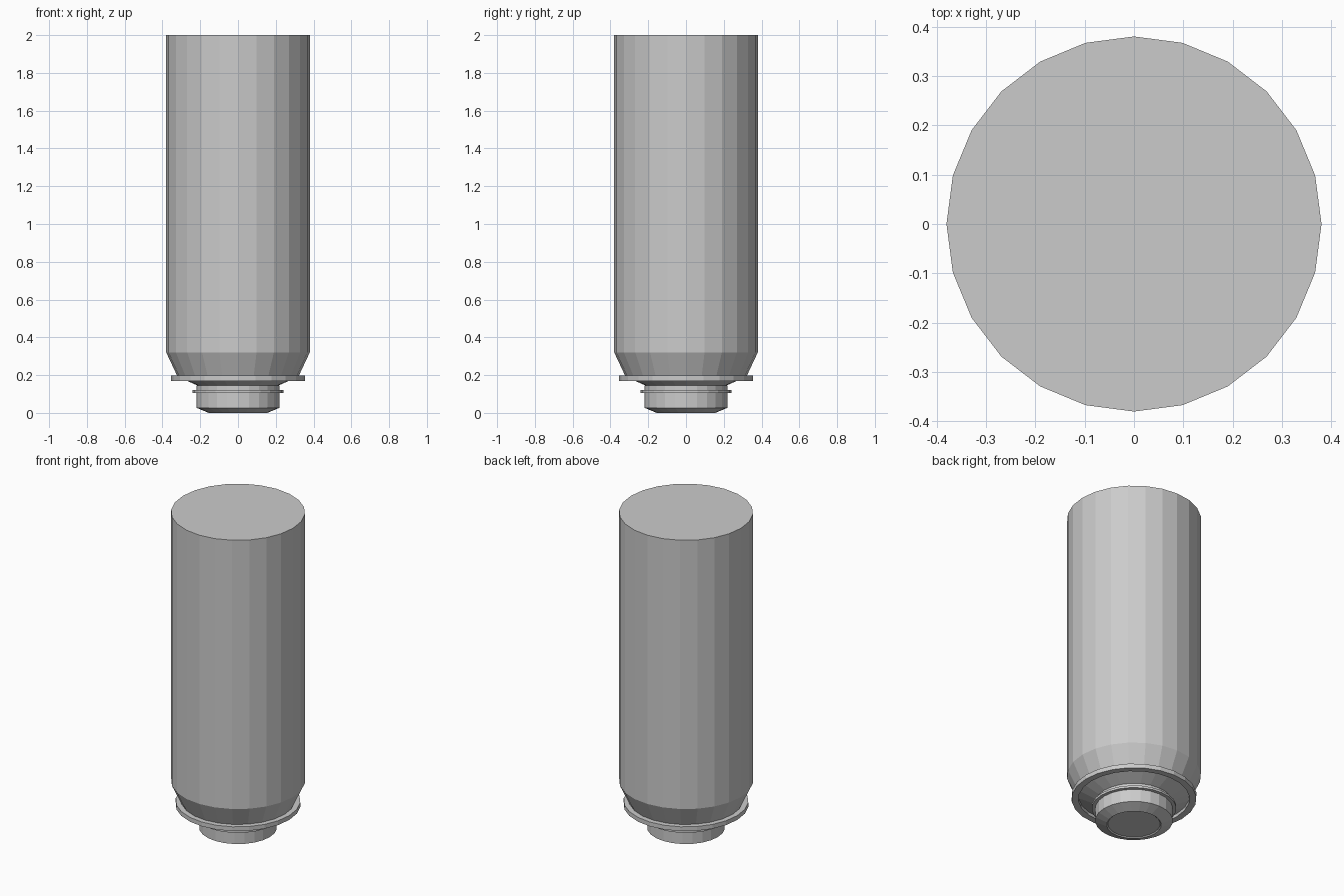
import bpy, bmesh
from math import cos, sin, tau

if "Cube" in bpy.data.objects:
    bpy.data.objects.remove(bpy.data.objects["Cube"])

SIDES = 24


def lathe(name, profile, closed=False):
    """Spin (radius, z) points about z; open profiles get end caps."""
    bm = bmesh.new()
    rings = [[bm.verts.new((r * cos(tau * i / SIDES), r * sin(tau * i / SIDES), z))
              for i in range(SIDES)] for r, z in profile]
    pairs = list(zip(rings, rings[1:]))
    if closed:
        pairs.append((rings[-1], rings[0]))
    else:
        bm.faces.new(rings[0][::-1])
        bm.faces.new(rings[-1])
    for a, b in pairs:
        for i in range(SIDES):
            j = (i + 1) % SIDES
            bm.faces.new((a[i], a[j], b[j], b[i]))
    bmesh.ops.recalc_face_normals(bm, faces=bm.faces)
    mesh = bpy.data.meshes.new(name)
    bm.to_mesh(mesh)
    bm.free()
    obj = bpy.data.objects.new(name, mesh)
    bpy.context.collection.objects.link(obj)
    return obj


def washer(name, inner, outer, z0, z1):
    return lathe(name, [(inner, z0), (outer, z0), (outer, z1), (inner, z1)], closed=True)


# Tall body with tapered shoulder and shallow cone underneath
lathe("body", [(0.21, 0.143), (0.32, 0.192), (0.38, 0.32), (0.38, 2.0)])

# Thin flange around the shoulder
washer("shoulder_flange", 0.315, 0.354, 0.17, 0.197)

# Neck with chamfered, slightly recessed foot
lathe("neck", [(0.148, 0.006), (0.155, 0.0), (0.22, 0.027), (0.22, 0.145)])

# Small ring around the neck
washer("neck_ring", 0.21, 0.24, 0.106, 0.12)
